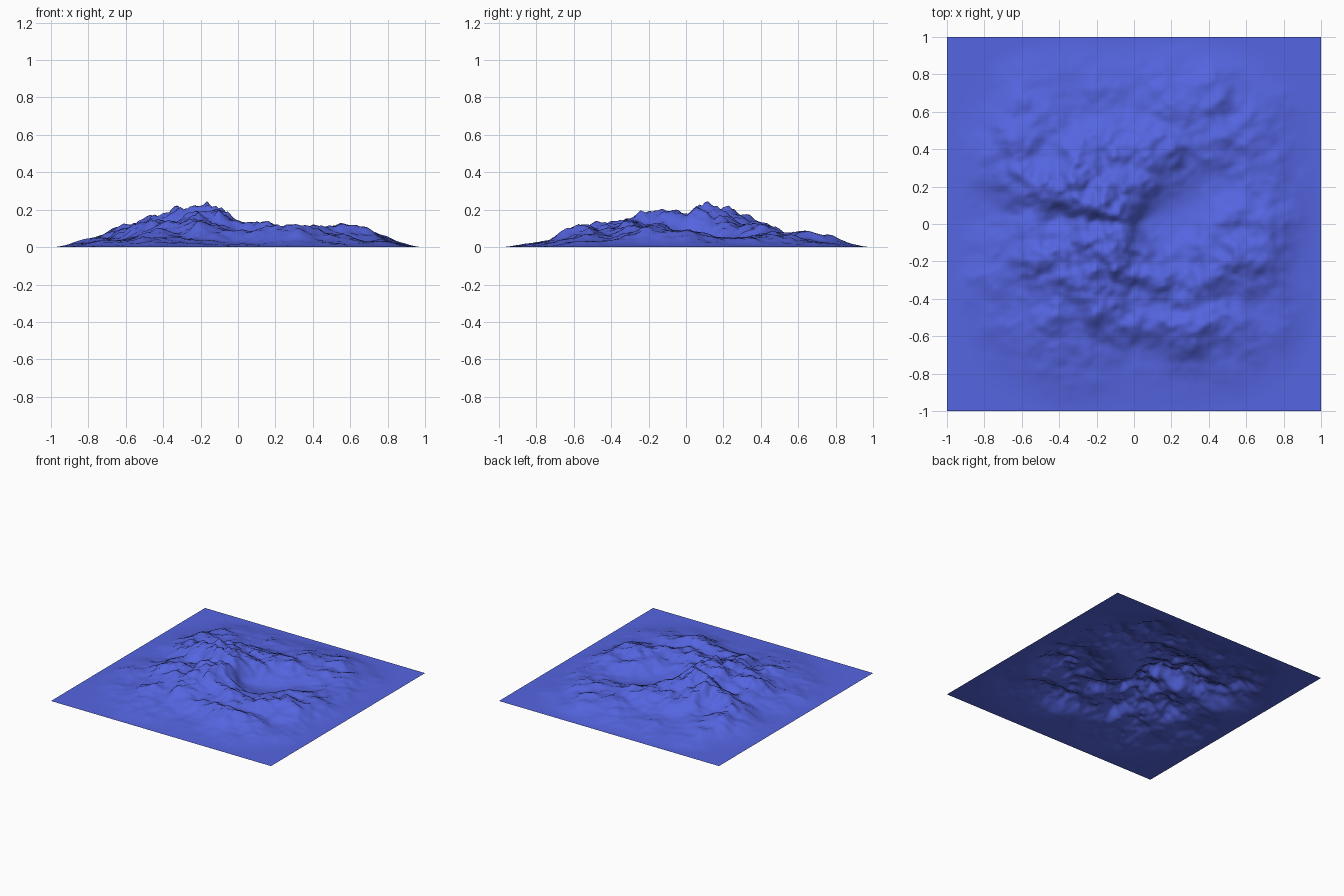
import bpy, bmesh, math
from mathutils import noise
from itertools import product

if "Cube" in bpy.data.objects:
    bpy.data.objects.remove(bpy.data.objects["Cube"])

PEAK = 0.245
# Skyline heights every 0.1 from -0.9 to 0.9, seen from the front and the right
FRONT = [.02, .055, .095, .105, .16, .18, .205, .225, .22, .14,
         .14, .145, .135, .13, .155, .145, .10, .05, .02]
RIGHT = [.02, .05, .06, .065, .13, .145, .145, .19, .205, .19,
         .245, .195, .16, .12, .115, .135, .08, .04, .01]


# Mountain falls off smoothly to a flat rounded-square edge
def falloff(x, y):
    d = min(1.0, math.sqrt(x ** 4 + y ** 4))
    return 1 - d * d * (3 - 2 * d)


# Fractal terrain, layered from the grid origin
def terrain(kind, basis, size, dim, depth):
    def height(x, y):
        f = falloff(x, y)
        if f <= 0:
            return 0.0
        p = (x / size, y / size, 0.0)
        if kind == 'hetero':
            v = noise.hetero_terrain(p, dim, 2.0, depth, 1.0, noise_basis=basis)
        elif kind == 'multi':
            v = noise.multi_fractal(p, dim, 2.0, depth, noise_basis=basis)
        elif kind == 'hybrid':
            v = noise.hybrid_multi_fractal(p, dim, 2.0, depth, 1.0, 1.0, noise_basis=basis)
        elif kind == 'ridged':
            v = noise.ridged_multi_fractal(p, dim, 2.0, depth, 1.0, 1.0, noise_basis=basis)
        else:
            v = noise.fractal(p, dim, 2.0, depth, noise_basis=basis)
        return v * f
    return height


# How far a terrain's two skylines are from the wanted ones
def misfit(height):
    steps = [i / 25 for i in range(-24, 25)]
    at = [i / 10 for i in range(-9, 10)]
    front = [max(height(x, y) for y in steps) for x in at]
    right = [max(height(x, y) for x in steps) for y in at]
    top = max(front + right)
    if top <= 0:
        return 1e9
    return sum((a * PEAK / top - b) ** 2 for a, b in zip(front + right, FRONT + RIGHT))


# Choose the terrain style with the best skyline
options = product(('hetero', 'multi', 'hybrid', 'ridged', 'fractal'),
                  ('BLENDER', 'PERLIN_ORIGINAL', 'PERLIN_NEW'),
                  (1.0, 0.5, 0.75, 1.5), (1.0, 0.75), (8,))
best = min(options, key=lambda o: misfit(terrain(*o)))
print('terrain', best, misfit(terrain(*best)))
height = terrain(*best)

# Landscape sheet: displaced grid
bm = bmesh.new()
bmesh.ops.create_grid(bm, x_segments=127, y_segments=127, size=1.0)
for v in bm.verts:
    v.co.z = height(v.co.x, v.co.y)
scale = PEAK / max(v.co.z for v in bm.verts)
for v in bm.verts:
    v.co.z = max(0.0, v.co.z * scale)
for f in bm.faces:
    f.smooth = True
mesh = bpy.data.meshes.new('landscape')
bm.to_mesh(mesh)
bm.free()
landscape = bpy.data.objects.new('landscape', mesh)
bpy.context.collection.objects.link(landscape)

blue = bpy.data.materials.new('blue')
blue.diffuse_color = (0.09, 0.13, 0.75, 1)
blue.use_nodes = True
blue.node_tree.nodes["Principled BSDF"].inputs["Base Color"].default_value = blue.diffuse_color
mesh.materials.append(blue)
